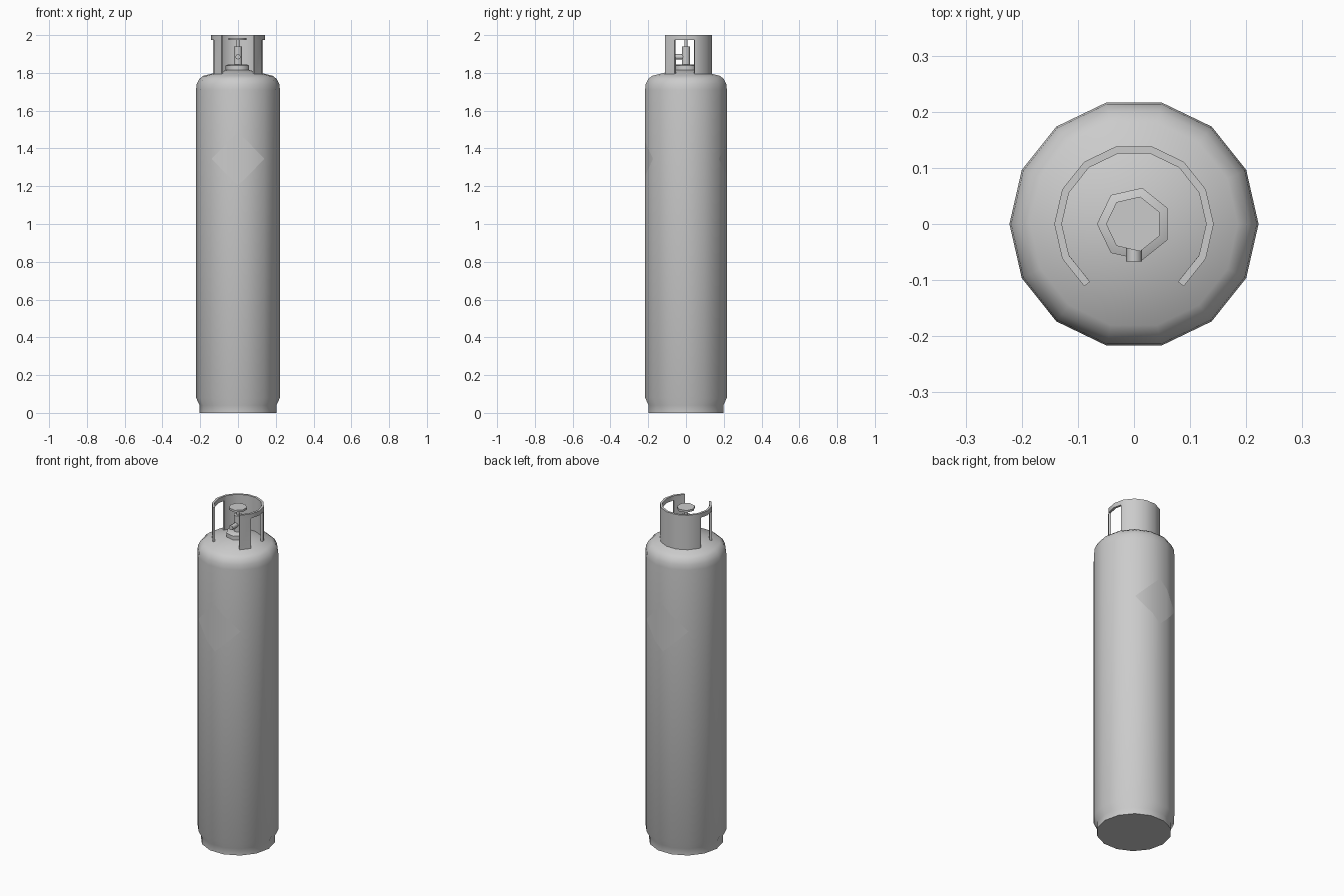
import bpy, bmesh, math
from mathutils import Vector, Matrix

cube = bpy.data.objects.get("Cube")
if cube:
    bpy.data.objects.remove(cube, do_unlink=True)

SIDES = 14
STEP = 2 * math.pi / SIDES

grey = bpy.data.materials.new("painted_steel_grey")
grey.use_nodes = True
colour = (0.6, 0.6, 0.6, 1)
grey.diffuse_color = colour
grey.node_tree.nodes["Principled BSDF"].inputs["Base Color"].default_value = colour


def finish(name, bm, angle=30, fix=True):
    if fix:
        bmesh.ops.recalc_face_normals(bm, faces=bm.faces)
    mesh = bpy.data.meshes.new(name)
    bm.to_mesh(mesh)
    bm.free()
    mesh.materials.append(grey)
    ob = bpy.data.objects.new(name, mesh)
    bpy.context.collection.objects.link(ob)
    bpy.ops.object.select_all(action='DESELECT')
    ob.select_set(True)
    bpy.context.view_layer.objects.active = ob
    bpy.ops.object.shade_smooth_by_angle(angle=math.radians(angle))
    return ob


def corner(k, radius):
    """Point on the 14-sided outline; fractions lie on the straight sides."""
    i = math.floor(k)
    a, b = (Vector((math.cos(n * STEP), math.sin(n * STEP), 0)) * radius for n in (i, i + 1))
    return a.lerp(b, k - i)


def lathe(name, profile, sides, start=0.0, angle=30):
    bm = bmesh.new()
    verts = [bm.verts.new((r, 0, z)) for r, z in profile]
    edges = [bm.edges.new(pair) for pair in zip(verts, verts[1:])]
    bmesh.ops.rotate(bm, verts=verts, matrix=Matrix.Rotation(start, 3, 'Z'))
    bmesh.ops.spin(bm, geom=verts + edges, axis=(0, 0, 1), cent=(0, 0, 0),
                   steps=sides, angle=2 * math.pi, use_duplicate=False)
    bmesh.ops.remove_doubles(bm, verts=bm.verts, dist=0.0005)
    return finish(name, bm, angle)


# Tank: foot, straight wall, rounded shoulder and shallow dome
lathe("tank_body", [(0, 0), (0.203, 0), (0.203, 0.04), (0.222, 0.08), (0.222, 1.71),
                    (0.219, 1.74), (0.206, 1.767), (0.185, 1.784), (0, 1.83)], SIDES)

# Collar guard: open at the front, with a window on each side under a top band
bm = bmesh.new()
WINDOW = (-1, 0, 0.74)
stations = list(WINDOW) + list(range(1, 7)) + [7 - k for k in reversed(WINDOW)]
stations = [-2] + stations + [9]
levels = (1.788, 1.973, 2.0)
grid = []
for k in stations:
    p = corner(k, 0.142)
    grid.append([bm.verts.new((p.x, p.y, z)) for z in levels])
for i, (a, b) in enumerate(zip(grid, grid[1:])):
    mid = (stations[i] + stations[i + 1]) / 2
    in_window = -1 < mid < 0.74 or 6.26 < mid < 8
    for j in range(2):
        if not (in_window and j == 0):
            bm.faces.new((a[j], b[j], b[j + 1], a[j + 1]))
for v in [v for v in bm.verts if not v.link_faces]:
    bm.verts.remove(v)
collar = finish("collar_guard", bm, fix=False)
solid = collar.modifiers.new("thickness", 'SOLIDIFY')
solid.thickness = 0.013
solid.offset = -1
solid.use_even_offset = True
bpy.ops.object.modifier_apply(modifier=solid.name)
bpy.ops.object.shade_smooth_by_angle(angle=math.radians(30))

# Valve: seven-sided flange, body, stem and handwheel
lathe("valve_flange", [(0, 1.815), (0.066, 1.815), (0.066, 1.838), (0.05, 1.845), (0, 1.845)],
      7, math.pi, 55)
lathe("valve_body", [(0, 1.84), (0.023, 1.84), (0.023, 1.94), (0, 1.94)], 8, STEP / 2, 50)
lathe("valve_stem", [(0, 1.935), (0.008, 1.935), (0.008, 1.98), (0, 1.98)], 8, 0, 50)
lathe("handwheel", [(0, 1.974), (0.05, 1.974), (0.05, 1.986), (0, 1.986)], 7, math.pi, 55)

# Outlet nozzle facing the front
bm = bmesh.new()
bmesh.ops.create_cone(bm, cap_ends=True, segments=8, radius1=0.014, radius2=0.014, depth=0.067,
                      matrix=Matrix.Translation((0, -0.0335, 1.885)) @ Matrix.Rotation(math.pi / 2, 4, 'X'))
finish("outlet_nozzle", bm, 50)

# Diamond labels wrapped on the front and back walls
HALF = 0.14
for name, middle in (("front_label", 10.5), ("back_label", 3.5)):
    bm = bmesh.new()

    def point(offset, height):
        p = corner(middle + offset, 0.2235)
        return bm.verts.new((p.x, p.y, 1.345 + height))

    rise = HALF * 2 / 3
    tips = [point(s, 0) for s in (-1.5, 1.5)]
    top = [point(o, h) for o, h in ((-0.5, rise), (0, HALF), (0.5, rise))]
    low = [point(o, -h) for o, h in ((-0.5, rise), (0, HALF), (0.5, rise))]
    bm.faces.new((tips[0], low[0], top[0]))
    bm.faces.new(low + top[::-1])
    bm.faces.new((tips[1], top[2], low[2]))
    finish(name, bm, fix=False)
